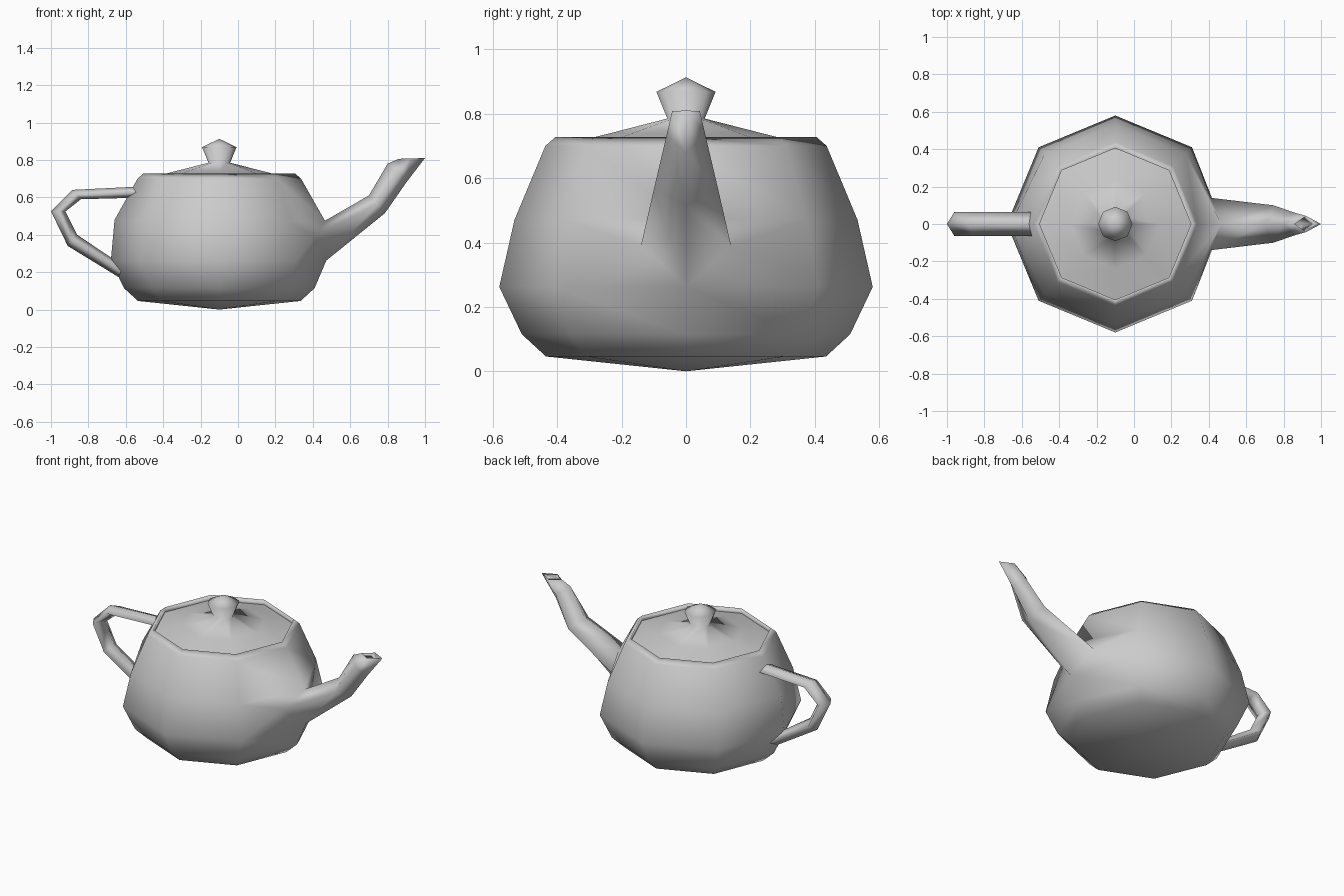
import bpy, bmesh, math

if "Cube" in bpy.data.objects:
    bpy.data.objects.remove(bpy.data.objects["Cube"])

CX, N = -0.1, 8  # body axis and number of sides


def finish(name, bm):
    bmesh.ops.recalc_face_normals(bm, faces=bm.faces)
    me = bpy.data.meshes.new(name)
    bm.to_mesh(me)
    bm.free()
    for p in me.polygons:
        p.use_smooth = True
    ob = bpy.data.objects.new(name, me)
    bpy.context.collection.objects.link(ob)
    return ob


def lathe(bm, profile, skip=()):
    """Turn an (r, z) profile around the body axis; returns the vertex rings."""
    rings = []
    for r, z in profile:
        if r == 0:
            rings.append([bm.verts.new((CX, 0, z))] * N)
        else:
            rings.append([bm.verts.new((CX + r * math.cos(math.tau * j / N),
                                        r * math.sin(math.tau * j / N), z))
                          for j in range(N)])
    for i in range(len(rings) - 1):
        a, b = rings[i], rings[i + 1]
        for j in range(N):
            if (i, j) in skip:
                continue
            k = (j + 1) % N
            quad = list(dict.fromkeys([a[j], a[k], b[k], b[j]]))
            bm.faces.new(quad)
    return rings


def bridge(bm, rings):
    for a, b in zip(rings, rings[1:]):
        n = len(a)
        for j in range(n):
            k = (j + 1) % n
            bm.faces.new((a[j], a[k], b[k], b[j]))


def diamond(bm, top, side, bottom):
    """Four-cornered section: top (x, z), side (x, y, z), bottom (x, z)."""
    return [bm.verts.new(c) for c in (
        (top[0], 0, top[1]), (side[0], side[1], side[2]),
        (bottom[0], 0, bottom[1]), (side[0], -side[1], side[2]))]


# Body with rolled rim, left open where the spout grows out
bm = bmesh.new()
body = [(0.406, 0.696), (0.405, 0.728), (0.437, 0.70), (0.533, 0.47),
        (0.58, 0.262), (0.51, 0.115), (0.435, 0.046), (0, 0.0)]
rings = lathe(bm, body, skip={(3, 0), (3, 7)})
upper, lower = rings[3], rings[4]
upper[0].co = (0.465, 0, 0.475)
upper[4].co = (-0.66, 0, 0.48)
lower[0].co.x = 0.472

# Spout welded to the body
sides = [bm.verts.new((0.41, s * 0.14, 0.39)) for s in (1, -1)]
for s, j in zip(sides, (1, 7)):
    bm.faces.new((upper[0], s, upper[j]))
    bm.faces.new((s, lower[j], upper[j]))
    bm.faces.new((s, lower[0], lower[j]))
spout = [[upper[0], sides[0], lower[0], sides[1]]]
for section in (
        ((0.70, 0.61), (0.745, 0.10, 0.565), (0.785, 0.515)),
        ((0.80, 0.78), (0.86, 0.06, 0.735), (0.90, 0.68)),
        ((0.86, 0.806), (0.92, 0.043, 0.808), (1.0, 0.81)),
        ((0.855, 0.785), (0.90, 0.035, 0.785), (0.955, 0.785))):
    spout.append(diamond(bm, *section))
bridge(bm, spout)
finish("body_and_spout", bm)

# Lid with knob
bm = bmesh.new()
lathe(bm, [(0.406, 0.696), (0.238, 0.739), (0.058, 0.785), (0.092, 0.868), (0, 0.913)])
finish("lid", bm)

# Handle: outer and inner path points
bm = bmesh.new()
handle = []
for o, i in (((-0.54, 0.657), (-0.54, 0.598)),
             ((-0.885, 0.64), (-0.84, 0.59)),
             ((-1.0, 0.525), (-0.922, 0.525)),
             ((-0.91, 0.34), (-0.86, 0.40)),
             ((-0.60, 0.15), (-0.60, 0.225))):
    handle.append(diamond(bm, o, ((o[0] + i[0]) / 2, 0.063, (o[1] + i[1]) / 2), i))
bridge(bm, handle)
finish("handle", bm)
